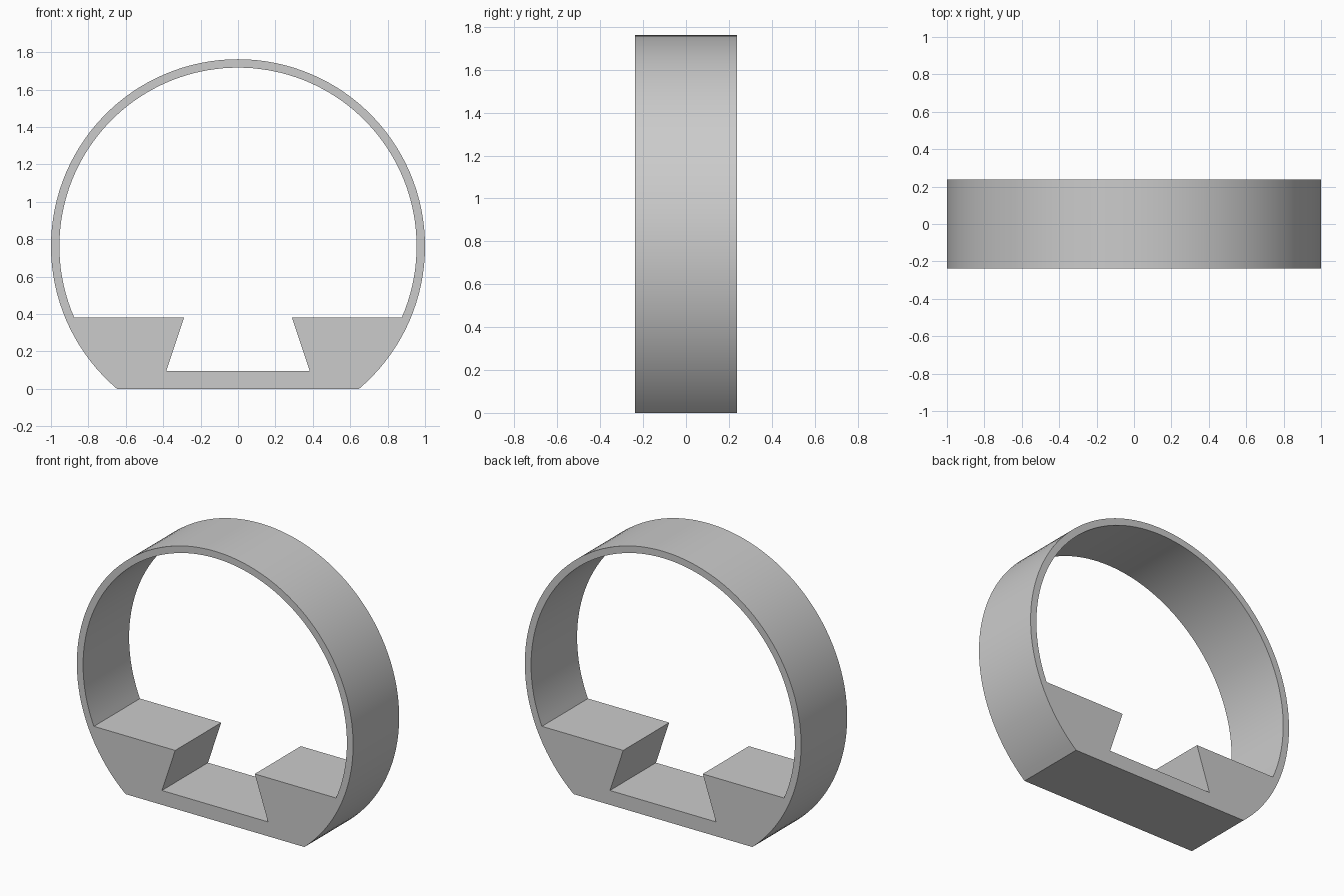
import bpy
import bmesh
from math import asin, cos, sin, pi

cube = bpy.data.objects.get("Cube")
if cube:
    bpy.data.objects.remove(cube, do_unlink=True)

OUTER, INNER = 1.0, 0.955     # ring radii
CENTRE = 0.762                # ring centre height
DEPTH = 0.476
SHELF, FLOOR = 0.382, 0.094   # heights of the side blocks and the slot floor


def arc(radius, cut_height, steps=96):
    """Arc over the top, from the right end to the left end at cut_height."""
    start = asin((cut_height - CENTRE) / radius)
    sweep = pi - 2 * start
    angles = [start + sweep * i / steps for i in range(steps + 1)]
    return [(radius * cos(a), CENTRE + radius * sin(a)) for a in angles]


def add_loop(bm, points):
    verts = [bm.verts.new((x, -DEPTH / 2, z)) for x, z in points]
    for a, b in zip(verts, verts[1:] + verts[:1]):
        bm.edges.new((a, b))


# Flat-bottomed ring outline, with an opening that ends in a dovetail slot
bm = bmesh.new()
add_loop(bm, arc(OUTER, 0))
slot = [(-0.288, SHELF), (-0.384, FLOOR), (0.384, FLOOR), (0.288, SHELF)]
add_loop(bm, arc(INNER, SHELF) + slot)

# Fill the outline and extrude it to depth
bmesh.ops.triangle_fill(bm, edges=bm.edges[:], use_beauty=True)
result = bmesh.ops.extrude_face_region(bm, geom=bm.faces[:], use_keep_orig=True)
moved = [g for g in result["geom"] if isinstance(g, bmesh.types.BMVert)]
bmesh.ops.translate(bm, verts=moved, vec=(0, DEPTH, 0))
bmesh.ops.recalc_face_normals(bm, faces=bm.faces[:])

mesh = bpy.data.meshes.new("ring_stand")
bm.to_mesh(mesh)
bm.free()
ring = bpy.data.objects.new("ring_stand", mesh)
bpy.context.collection.objects.link(ring)

# Plain grey material
grey = bpy.data.materials.new("grey")
grey.use_nodes = True
colour = (0.6, 0.6, 0.6, 1)
grey.diffuse_color = colour
grey.node_tree.nodes["Principled BSDF"].inputs["Base Color"].default_value = colour
mesh.materials.append(grey)

# Smooth curved walls, crisp corners
bpy.ops.object.select_all(action="DESELECT")
ring.select_set(True)
bpy.context.view_layer.objects.active = ring
bpy.ops.object.shade_smooth_by_angle(angle=pi / 6)
